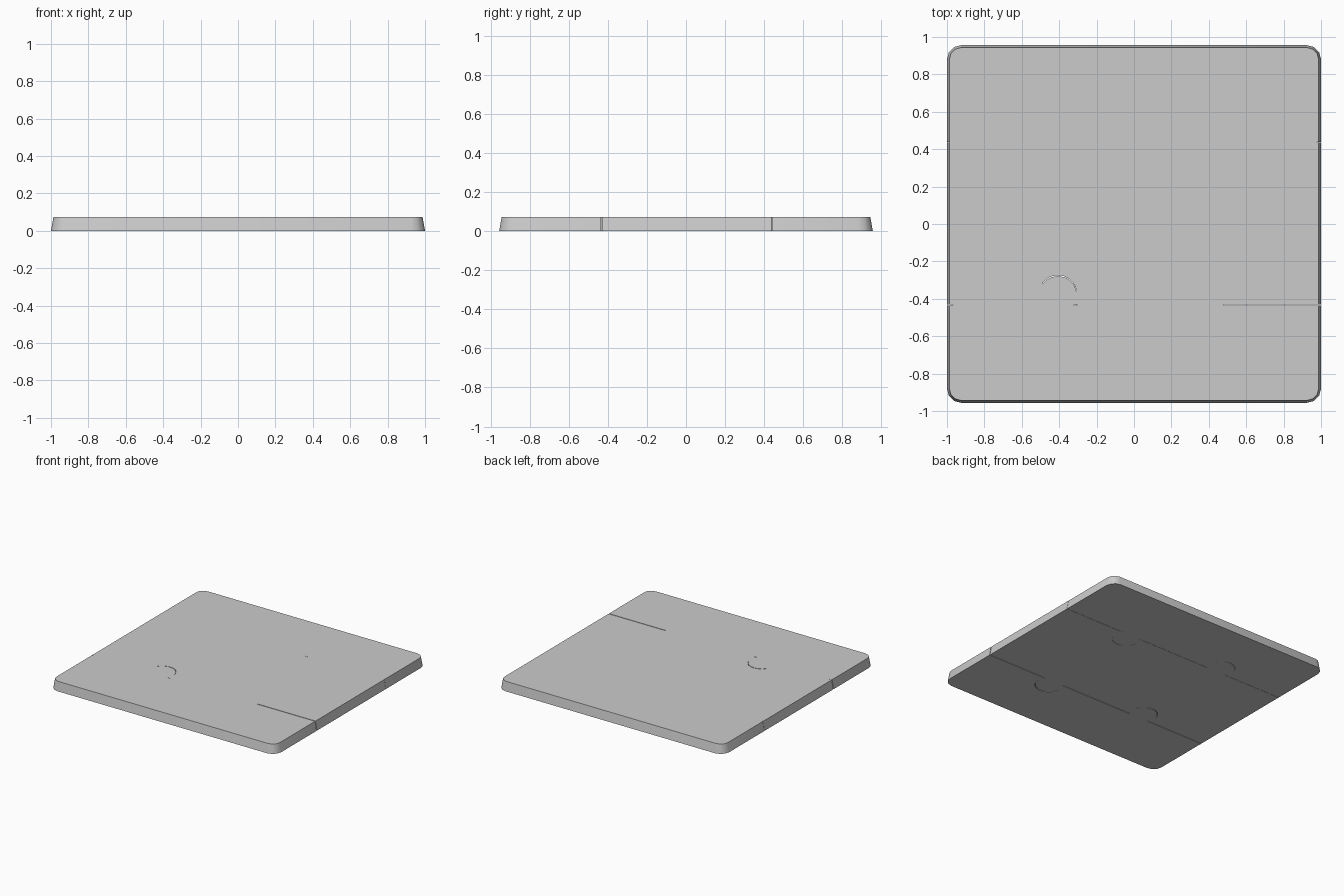
import bpy, bmesh, math

if "Cube" in bpy.data.objects:
    bpy.data.objects.remove(bpy.data.objects["Cube"])

W, D, H = 1.0, 0.956, 0.073   # half width, half depth, thickness
INSET = 0.013                 # top edge draws in along the rim
R, SEG = 0.075, 3             # corner radius and segments
KNOB_R, KNOB_OFF, KNOB_X = 0.101, 0.056, 0.40


def knob(cx, y, up):
    """Points of one puzzle knob, left to right."""
    a = math.asin(KNOB_OFF / KNOB_R)
    n = 24
    pts = []
    for i in range(n + 1):
        t = math.pi + a - (math.pi + 2 * a) * i / n
        pts.append((cx + KNOB_R * math.cos(t),
                    y + up * (KNOB_OFF + KNOB_R * math.sin(t))))
    return pts


def seam(y):
    """Bottom/top point pairs of an interlocking seam, left to right."""
    inner = knob(-KNOB_X - 0.007, y, 1) + knob(KNOB_X - 0.007, y, -1)
    left = ((-W, y), (-W + INSET, y))
    right = ((W, y), (W - INSET, y))
    return [left] + [(p, p) for p in inner] + [right]


def corner(sx, sy, start):
    """Rounded, tapered corner, counter-clockwise."""
    cx, cy = sx * (W - R), sy * (D - R)
    pairs = []
    for i in range(SEG + 1):
        t = math.radians(start + 90 * i / SEG)
        pairs.append(tuple((cx + r * math.cos(t), cy + r * math.sin(t))
                           for r in (R, R - INSET)))
    return pairs


def piece(name, pairs):
    """Closed solid between the bottom and top outlines."""
    bm = bmesh.new()
    low = [bm.verts.new((*b, 0)) for b, t in pairs]
    top = [bm.verts.new((*t, H)) for b, t in pairs]
    bm.faces.new(top)
    bm.faces.new(low[::-1])
    n = len(pairs)
    for i in range(n):
        j = (i + 1) % n
        bm.faces.new((low[i], low[j], top[j], top[i]))
    bmesh.ops.triangulate(bm, faces=[f for f in bm.faces if len(f.verts) > 4])
    mesh = bpy.data.meshes.new(name)
    bm.to_mesh(mesh)
    bm.free()
    ob = bpy.data.objects.new(name, mesh)
    bpy.context.collection.objects.link(ob)
    bpy.ops.object.select_all(action='DESELECT')
    ob.select_set(True)
    bpy.context.view_layer.objects.active = ob
    bpy.ops.object.shade_smooth_by_angle(angle=math.radians(35))


# Three interlocking pieces with fine gaps between them
piece("back_piece", seam(0.439) + corner(1, 1, 0) + corner(-1, 1, 90))
piece("middle_piece", seam(-0.431) + seam(0.437)[::-1])
piece("front_piece", corner(-1, -1, 180) + corner(1, -1, 270) + seam(-0.436)[::-1])
